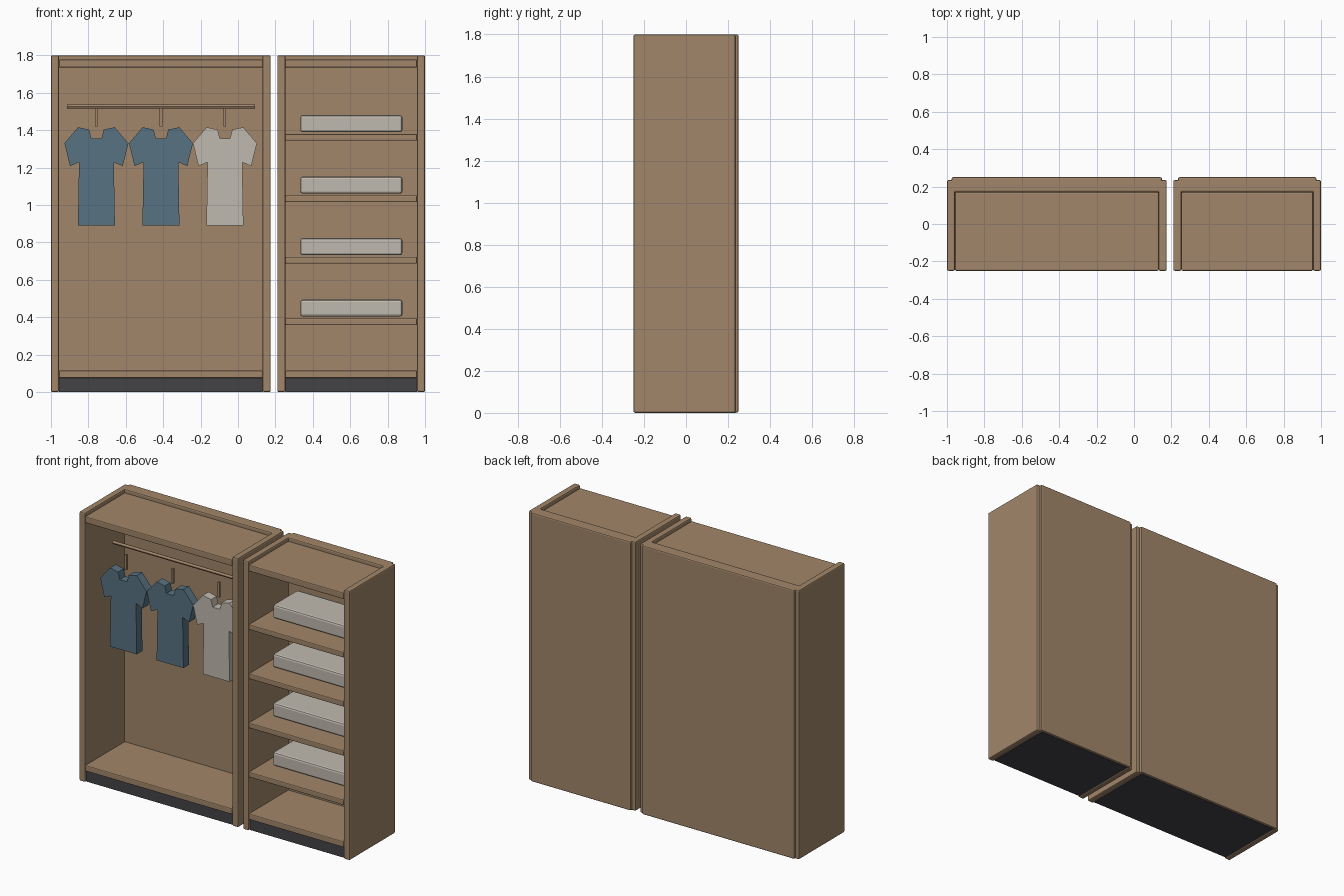
import bpy, bmesh

if "Cube" in bpy.data.objects:
    bpy.data.objects.remove(bpy.data.objects["Cube"])


def material(name, rgb):
    m = bpy.data.materials.new(name)
    m.diffuse_color = (*rgb, 1)
    m.use_nodes = True
    m.node_tree.nodes["Principled BSDF"].inputs["Base Color"].default_value = m.diffuse_color
    return m


WOOD = material("oak_wood", (0.36, 0.24, 0.143))
DARK = material("dark_plinth", (0.056, 0.056, 0.063))
BLUE = material("blue_cloth", (0.098, 0.168, 0.226))
CREAM = material("cream_cloth", (0.53, 0.49, 0.43))


def finish(name, bm, mat):
    bmesh.ops.recalc_face_normals(bm, faces=bm.faces)
    mesh = bpy.data.meshes.new(name)
    bm.to_mesh(mesh)
    bm.free()
    mesh.materials.append(mat)
    ob = bpy.data.objects.new(name, mesh)
    bpy.context.collection.objects.link(ob)
    return ob


def box(name, x, y, z, mat, bevel=0.0):
    """Box given by its (low, high) range on each axis."""
    bm = bmesh.new()
    bmesh.ops.create_cube(bm, size=1)
    for v in bm.verts:
        v.co = [r[0] if c < 0 else r[1] for c, r in zip(v.co, (x, y, z))]
    ob = finish(name, bm, mat)
    if bevel:
        mod = ob.modifiers.new("bevel", 'BEVEL')
        mod.width = bevel
        mod.segments = 2
    return ob


FRONT, SIDE_BACK, BACK = -0.25, 0.235, 0.25
SIDE = 0.043


def cabinet(name, x0, x1):
    inner = (x0 + SIDE, x1 - SIDE)
    depth = (FRONT, 0.17)
    # Side walls and back
    for label, x in (("left", (x0, inner[0])), ("right", (inner[1], x1))):
        box(f"{name}_{label}_side", x, (FRONT, SIDE_BACK), (0, 1.8), WOOD, 0.008)
    box(f"{name}_back", (x0 + 0.025, x1 - 0.025), (0.17, BACK), (0.002, 1.8), WOOD, 0.008)
    # Top, floor and plinth
    box(f"{name}_top", inner, depth, (1.735, 1.778), WOOD, 0.006)
    box(f"{name}_floor", inner, depth, (0.075, 0.115), WOOD, 0.006)
    box(f"{name}_plinth", inner, (-0.235, 0.235), (0, 0.077), DARK)
    return inner


# Two cabinets
cabinet("wardrobe", -1.0, 0.175)
shelf_x = cabinet("shelf_unit", 0.21, 1.0)

# Shelves with a folded stack on each
for i in range(4):
    top = 0.394 + i * 0.3287
    box(f"shelf_{i + 1}", shelf_x, (FRONT, 0.17), (top - 0.036, top), WOOD, 0.006)
    box(f"folded_stack_{i + 1}", (0.333, 0.879), (-0.11, 0.15),
        (top + 0.01, top + 0.1), CREAM, 0.012)

# Hanging rail
bpy.ops.mesh.primitive_cylinder_add(vertices=12, radius=0.011, depth=1.005,
                                    location=(-0.412, -0.01, 1.526),
                                    rotation=(0, 1.570796, 0))
rail = bpy.context.object
rail.name = "hanging_rail"
rail.data.materials.append(WOOD)
bpy.ops.object.shade_smooth_by_angle()

# Right half of the shirt outline, mirrored for the left half
HALF = [(0.027, 1.356), (0.039, 1.403), (0.098, 1.416), (0.171, 1.33),
        (0.141, 1.208), (0.093, 1.229), (0.099, 0.89)]
OUTLINE = HALF + [(-x, z) for x, z in reversed(HALF)]


def shirt(name, cx, mat):
    bm = bmesh.new()
    face = bm.faces.new([bm.verts.new((cx + x, -0.13, z)) for x, z in OUTLINE])
    moved = bmesh.ops.extrude_face_region(bm, geom=[face], use_keep_orig=True)
    verts = [g for g in moved["geom"] if isinstance(g, bmesh.types.BMVert)]
    bmesh.ops.translate(bm, verts=verts, vec=(0, 0.06, 0))
    finish(name, bm, mat)


# Shirts and their hanger stems
for i, (cx, mat) in enumerate(((-0.757, BLUE), (-0.412, BLUE), (-0.07, CREAM))):
    shirt(f"shirt_{i + 1}", cx, mat)
    box(f"hanger_stem_{i + 1}", (cx - 0.007, cx + 0.007), (-0.107, -0.093),
        (1.42, 1.52), WOOD)
